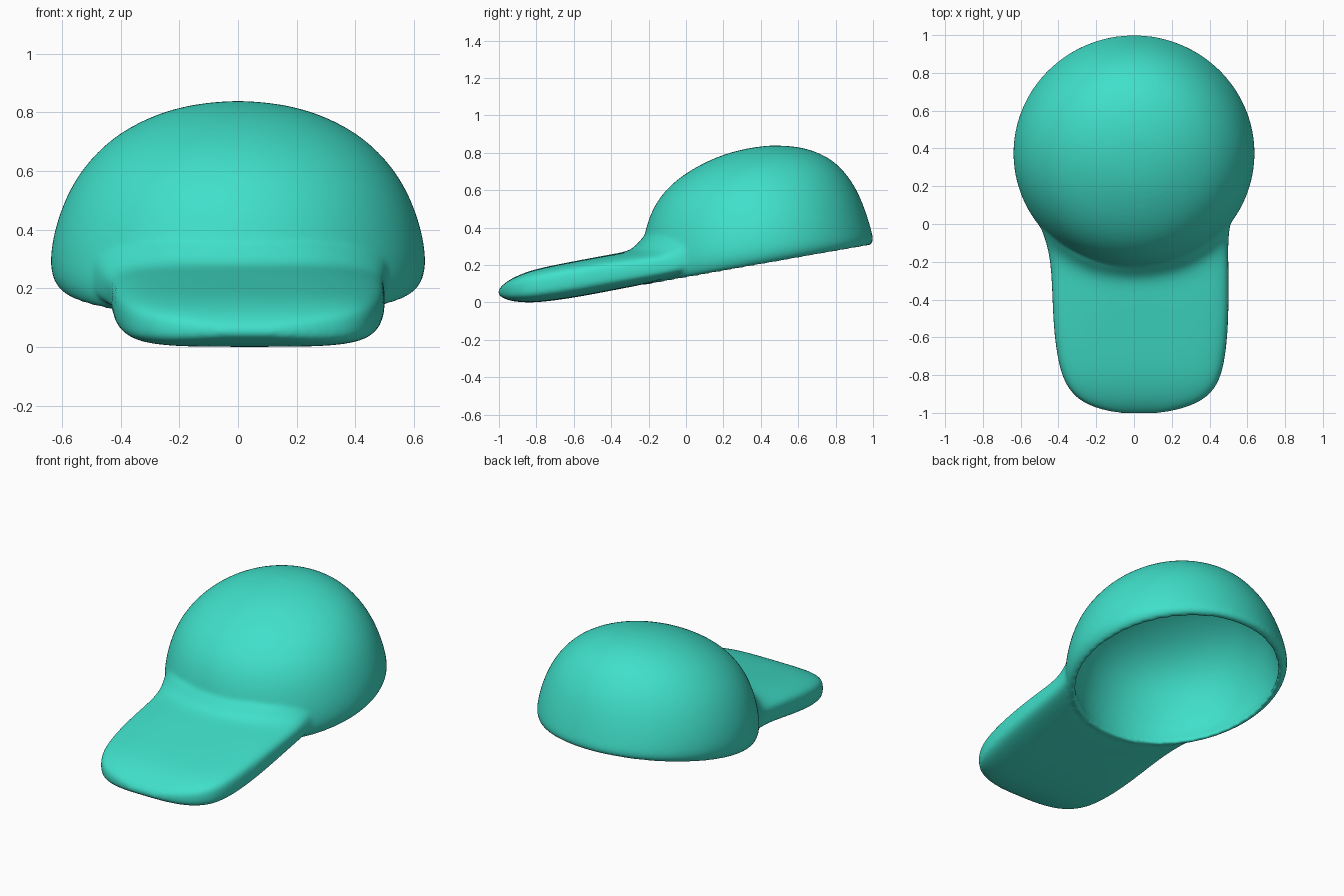
import bpy, bmesh
from math import sin, cos, pi, sqrt

if "Cube" in bpy.data.objects:
    bpy.data.objects.remove(bpy.data.objects["Cube"])

SEGMENTS = 40
WALL = 0.045
CROWN_RADIUS = 0.63


def bridge(bm, a, b):
    for i in range(len(a)):
        j = (i + 1) % len(a)
        bm.faces.new((a[i], a[j], b[j], b[i]))


def fan(bm, ring, point):
    tip = bm.verts.new(point)
    for i in range(len(ring)):
        bm.faces.new((ring[i], ring[(i + 1) % len(ring)], tip))


def strip_cap(bm, ring):
    # Close a ring with strips from its upper half to its lower half
    n = len(ring)
    bm.faces.new((ring[0], ring[1], ring[-1]))
    for i in range(1, n // 2 - 1):
        bm.faces.new((ring[i], ring[i + 1], ring[n - i - 1], ring[n - i]))
    bm.faces.new((ring[n // 2 - 1], ring[n // 2], ring[n // 2 + 1]))


def angles():
    return [2 * pi * i / SEGMENTS for i in range(SEGMENTS)]


# Crown rows, rim to top: front y, front z, back y, back z, half width
CROWN = [
    (-0.235, 0.09, 0.99, 0.303, 0.61),
    (-0.255, 0.16, 1.007, 0.33, 0.64),
    (-0.247, 0.25, 0.996, 0.375, 0.643),
    (-0.226, 0.36, 0.972, 0.46, 0.626),
    (-0.192, 0.48, 0.928, 0.58, 0.582),
    (-0.125, 0.59, 0.867, 0.68, 0.512),
    (-0.01, 0.692, 0.785, 0.766, 0.41),
    (0.17, 0.785, 0.665, 0.82, 0.26),
    (0.325, 0.825, 0.56, 0.837, 0.125),
]

# Brim sections, tip to crown:
# y, centre x, half width, top z, bottom z, share of the crown's curve followed
BRIM = [
    (-1.004, 0.03, 0.08, 0.065, 0.04, 0),
    (-0.99, 0.03, 0.18, 0.085, 0.03, 0),
    (-0.955, 0.035, 0.29, 0.115, 0.012, 0),
    (-0.90, 0.04, 0.37, 0.145, 0.002, 0),
    (-0.80, 0.04, 0.43, 0.182, -0.003, 0),
    (-0.60, 0.037, 0.462, 0.22, 0.025, 0.05),
    (-0.43, 0.035, 0.468, 0.253, 0.057, 0.3),
    (-0.34, 0.03, 0.47, 0.268, 0.075, 0.65),
    (-0.285, 0.02, 0.48, 0.29, 0.085, 0.9),
    (-0.245, 0.005, 0.51, 0.35, 0.095, 1),
    (-0.222, 0.0, 0.52, 0.36, 0.1, 1),
]


def crown_ring(bm, row, inset, drop):
    yf, zf, yb, zb, w = row
    mid, half = (yf + yb) / 2, (yb - yf) / 2 - inset
    return [bm.verts.new(((w - inset) * sin(a), mid + half * cos(a),
                          (zf + zb) / 2 + (zb - zf) / 2 * cos(a) - drop))
            for a in angles()]


def crown_skin(bm, thickness):
    rings = []
    for i, row in enumerate(CROWN):
        k = i / len(CROWN) * pi / 2
        rings.append(crown_ring(bm, row, thickness * cos(k), thickness * sin(k)))
    for a, b in zip(rings, rings[1:]):
        bridge(bm, a, b)
    fan(bm, rings[-1], (0, 0.45, 0.84 - thickness))
    return rings[0]


def rounded(v):
    return (1 if v >= 0 else -1) * abs(v) ** 0.5


def brim_ring(bm, section):
    y, cx, w, top, bottom, follow = section
    ring = []
    for a in angles():
        x, v = cx + w * rounded(cos(a)), rounded(sin(a))
        back = follow * (CROWN_RADIUS - sqrt(CROWN_RADIUS ** 2 - x * x))
        lift = 0.17 * back * (1 - v) / 2
        ring.append(bm.verts.new((x, y + back,
                                  (top + bottom) / 2 + (top - bottom) / 2 * v + lift)))
    return ring


bm = bmesh.new()

# Hollow crown: outer and inner skins joined at the rim
outer_rim = crown_skin(bm, 0)
inner_rim = crown_skin(bm, WALL)
bridge(bm, outer_rim, inner_rim)

# Brim: lofted slab whose curved back end is buried in the crown wall
sections = [brim_ring(bm, s) for s in BRIM]
for a, b in zip(sections, sections[1:]):
    bridge(bm, a, b)
strip_cap(bm, sections[0])
strip_cap(bm, sections[-1])

bmesh.ops.recalc_face_normals(bm, faces=bm.faces)
mesh = bpy.data.meshes.new("cap")
bm.to_mesh(mesh)
bm.free()
cap = bpy.data.objects.new("cap", mesh)
bpy.context.collection.objects.link(cap)

# Round the forms, fuse the brim to the crown and soften the join
sub = cap.modifiers.new("round", 'SUBSURF')
sub.levels = sub.render_levels = 2
fuse = cap.modifiers.new("fuse", 'REMESH')
fuse.mode = 'VOXEL'
fuse.voxel_size = 0.011
fuse.use_smooth_shade = True
soften = cap.modifiers.new("soften", 'SMOOTH')
soften.factor = 0.5
soften.iterations = 12

# Colour
turquoise = bpy.data.materials.new("turquoise")
turquoise.use_nodes = True
colour = (0.051, 0.745, 0.591, 1)
turquoise.diffuse_color = colour
turquoise.node_tree.nodes["Principled BSDF"].inputs["Base Color"].default_value = colour
mesh.materials.append(turquoise)
